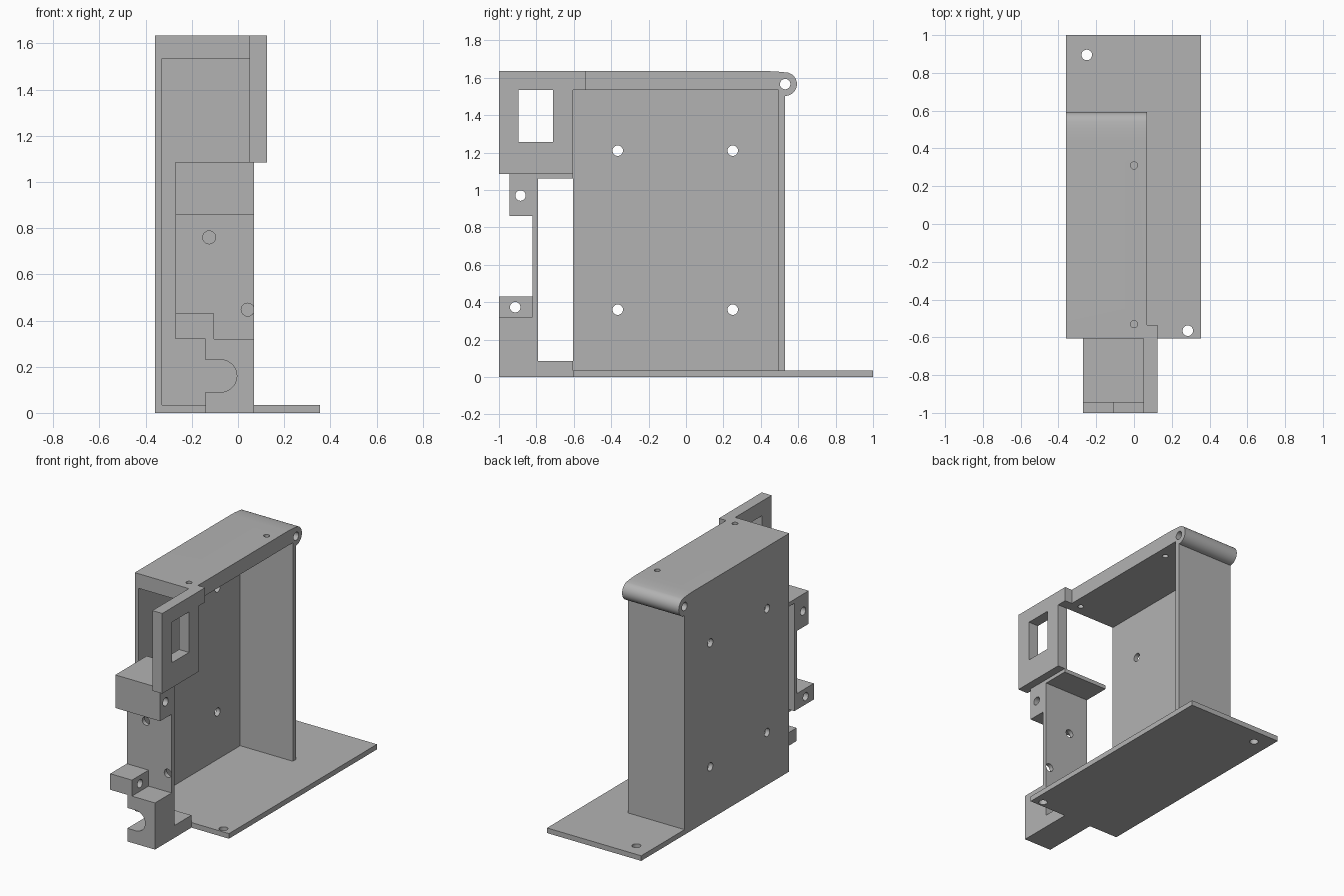
import bpy, bmesh
from math import sin, cos, radians
from mathutils import Vector

cube = bpy.data.objects.get("Cube")
if cube:
    bpy.data.objects.remove(cube, do_unlink=True)

grey = bpy.data.materials.new("plain grey")
grey.use_nodes = True
grey.diffuse_color = (0.45, 0.45, 0.45, 1)
grey.node_tree.nodes["Principled BSDF"].inputs["Base Color"].default_value = (0.45, 0.45, 0.45, 1)


def extrude(name, axis, points, lo, hi):
    """Prism along an axis; points give the two other coordinates in xyz order."""
    def place(p, d):
        c = list(p)
        c.insert("xyz".index(axis), d)
        return c
    bm = bmesh.new()
    face = bm.faces.new([bm.verts.new(place(p, lo)) for p in points])
    made = bmesh.ops.extrude_face_region(bm, geom=[face])["geom"]
    shift = Vector(place((0, 0), hi - lo))
    bmesh.ops.translate(bm, vec=shift, verts=[v for v in made if isinstance(v, bmesh.types.BMVert)])
    bmesh.ops.recalc_face_normals(bm, faces=bm.faces)
    mesh = bpy.data.meshes.new(name)
    bm.to_mesh(mesh)
    bm.free()
    mesh.materials.append(grey)
    obj = bpy.data.objects.new(name, mesh)
    bpy.context.collection.objects.link(obj)
    return obj


def rect(a0, a1, b0, b1):
    return [(a0, b0), (a1, b0), (a1, b1), (a0, b1)]


def arc(a, b, r, start, end, steps):
    angles = [radians(start + (end - start) * i / steps) for i in range(steps + 1)]
    return [(a + r * cos(t), b + r * sin(t)) for t in angles]


def select(obj):
    bpy.ops.object.select_all(action="DESELECT")
    obj.select_set(True)
    bpy.context.view_layer.objects.active = obj


def cut(obj, axis, points):
    cutter = extrude("cutter", axis, points, -3, 3)
    cutter.hide_render = True
    mod = obj.modifiers.new("cut", "BOOLEAN")
    mod.operation, mod.solver, mod.object = "DIFFERENCE", "EXACT", cutter
    select(obj)
    bpy.ops.object.modifier_apply(modifier=mod.name)
    bpy.data.objects.remove(cutter, do_unlink=True)


def drill(obj, axis, centres, r=0.028):
    for a, b in centres:
        cut(obj, axis, arc(a, b, r, 0, 345, 23))


def smooth(obj):
    select(obj)
    bpy.ops.object.shade_smooth_by_angle(angle=radians(30))


LEFT, EDGE, FRONT, BACK = -0.36, 0.07, -0.605, 0.53

# Base plate with two mounting holes
base = extrude("base_plate", "z", rect(LEFT, 0.355, FRONT, 1), 0, 0.035)
drill(base, "z", [(-0.25, 0.895), (0.285, -0.565)])

# Side wall with four holes
wall = extrude("side_wall", "x", rect(FRONT, BACK, 0.035, 1.535), LEFT, -0.33)
drill(wall, "x", [(y, z) for y in (-0.365, 0.25) for z in (0.36, 1.21)])

# Back wall
extrude("back_wall", "x", rect(0.495, BACK, 0.035, 1.535), -0.33, EDGE)

# Top plate ending in a rounded hinge barrel
roof = [(FRONT, 1.535), (0.52, 1.535), (0.52, 1.503)]
roof += arc(BACK, 1.566, 0.063, -90, 75, 22)
roof += [(0.51, 1.631), (0.475, 1.634), (0.44, 1.635), (FRONT, 1.635)]
top = extrude("top_plate", "x", roof, LEFT, EDGE)
drill(top, "x", [(BACK, 1.566)])
drill(top, "z", [(0, 0.31), (0, -0.53)], 0.019)

# Front window plate with a tab joining the top plate
window = extrude("window_plate", "x", [
    (-1, 1.085), (FRONT, 1.085), (FRONT, 1.535),
    (-0.535, 1.535), (-0.535, 1.635), (-1, 1.635)], 0.05, 0.125)
cut(window, "x", rect(-0.895, -0.71, 1.257, 1.535))

# Front post with upper block and rear flange
post = extrude("front_post", "x", [
    (-0.945, 0.86), (-0.82, 0.86), (-0.82, 0.32), (-0.79, 0.32), (-0.79, 1.06),
    (FRONT, 1.06), (FRONT, 1.087), (-0.945, 1.087)], -0.27, EDGE)
drill(post, "x", [(-0.885, 0.97)])
drill(post, "y", [(-0.125, 0.76), (0.042, 0.447)])

# Lower block on the post
block = extrude("lower_block", "x", rect(-1, -0.82, 0.32, 0.43), -0.27, -0.105)
drill(block, "x", [(-0.913, 0.373)])

# Foot with a rounded side notch, and the strip tying it to the base
foot_shape = [(-0.14, 0), (EDGE, 0), (EDGE, 0.32), (-0.14, 0.32), (-0.14, 0.23)]
foot_shape += arc(-0.075, 0.16, 0.07, 90, -90, 18) + [(-0.14, 0.09)]
foot = extrude("foot", "y", foot_shape, -1, -0.79)
extrude("foot_strip", "y", rect(-0.14, EDGE, 0, 0.085), -0.79, FRONT)

for part in (base, wall, top, post, block, foot):
    smooth(part)
